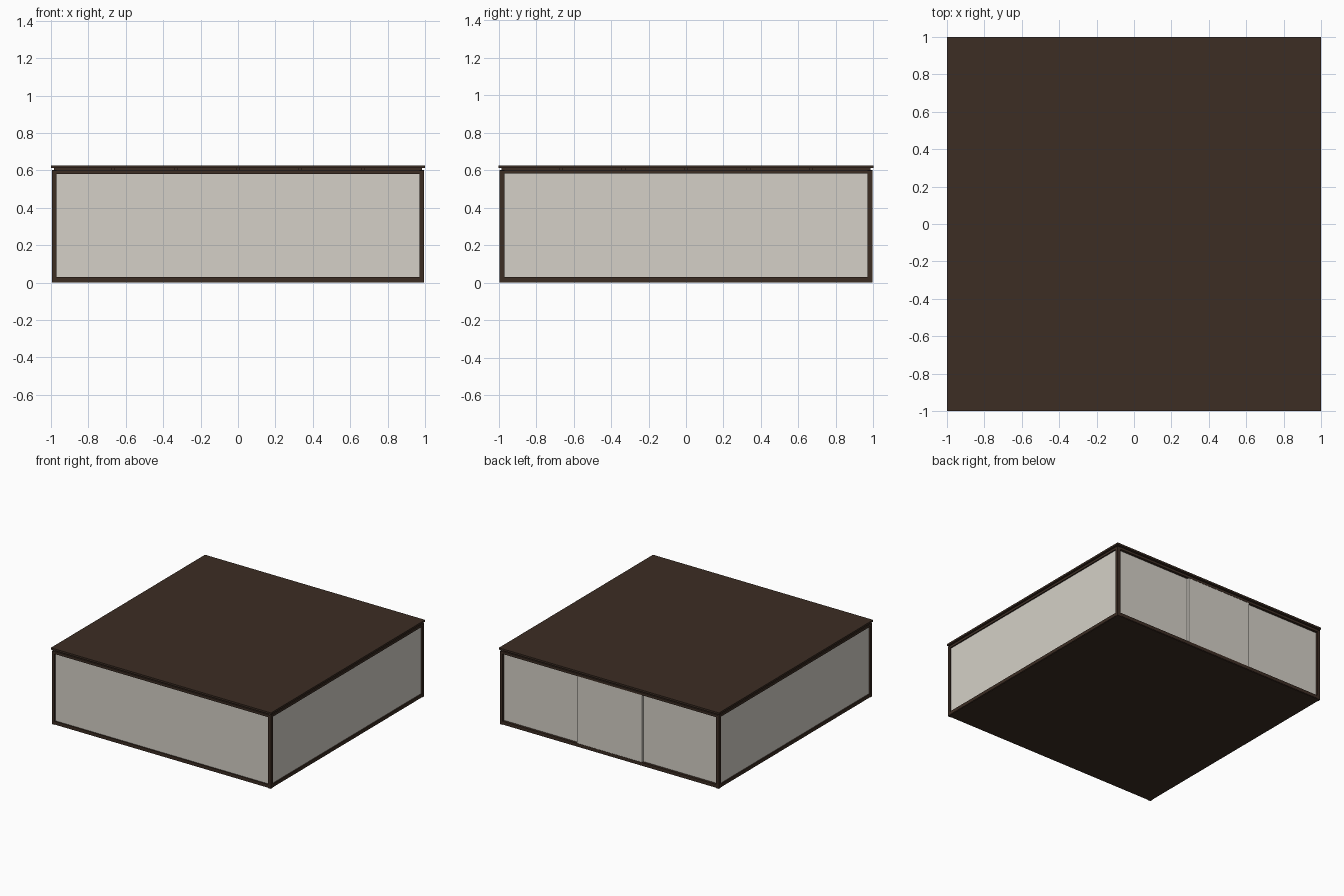
import bpy

if "Cube" in bpy.data.objects:
    bpy.data.objects.remove(bpy.data.objects["Cube"])


def material(name, rgb):
    m = bpy.data.materials.new(name)
    m.diffuse_color = (*rgb, 1)
    m.use_nodes = True
    m.node_tree.nodes["Principled BSDF"].inputs["Base Color"].default_value = m.diffuse_color
    return m


WOOD = material("dark wood", (0.045, 0.026, 0.017))
PAPER = material("warm paper", (0.66, 0.63, 0.57))


def box(name, lo, hi, mat):
    bpy.ops.mesh.primitive_cube_add(size=1, location=[(a + b) / 2 for a, b in zip(lo, hi)])
    ob = bpy.context.object
    ob.name = name
    ob.scale = [b - a for a, b in zip(lo, hi)]
    bpy.ops.object.transform_apply(location=True, rotation=False, scale=True)
    ob.data.materials.append(mat)
    return ob


# Floor and ceiling slabs
box("floor", (-0.99, -0.99, 0), (0.99, 0.99, 0.015), WOOD)
box("ceiling", (-1, -1, 0.612), (1, 1, 0.627), WOOD)

# Ceiling lattice between wall tops and slab
for i in range(-2, 3):
    c = i / 3
    box("ceiling_beam_lengthwise", (c - 0.01, -0.985, 0.594), (c + 0.01, 0.985, 0.612), WOOD)
    box("ceiling_beam_crosswise", (-0.985, c - 0.01, 0.594), (0.985, c + 0.01, 0.612), WOOD)

# Paper walls
box("front_wall", (-0.98, -0.985, 0.01), (0.98, -0.975, 0.6), PAPER)
for s, side in ((-1, "left"), (1, "right")):
    x0, x1 = sorted((s * 0.975, s * 0.985))
    box(side + "_wall", (x0, -0.98, 0.01), (x1, 0.98, 0.6), PAPER)
    x0, x1 = sorted((s * 0.29, s * 0.98))
    box("back_wall_" + side, (x0, 0.965, 0.01), (x1, 0.975, 0.6), PAPER)

# Sliding door standing proud in the middle of the back wall
box("sliding_door", (-0.295, 0.975, 0.03), (0.295, 0.993, 0.595), PAPER)

# Corner posts and rails
for sx in (-1, 1):
    for sy in (-1, 1):
        x0, x1 = sorted((sx * 0.97, sx * 0.995))
        y0, y1 = sorted((sy * 0.97, sy * 0.995))
        box("corner_post", (x0, y0, 0), (x1, y1, 0.6), WOOD)
for z0, z1, name in ((0.003, 0.03, "bottom_rail"), (0.582, 0.602, "top_rail")):
    for s in (-1, 1):
        a, b = sorted((s * 0.97, s * 0.995))
        box(name, (-0.97, a, z0), (0.97, b, z1), WOOD)
        box(name, (a, -0.97, z0), (b, 0.97, z1), WOOD)
